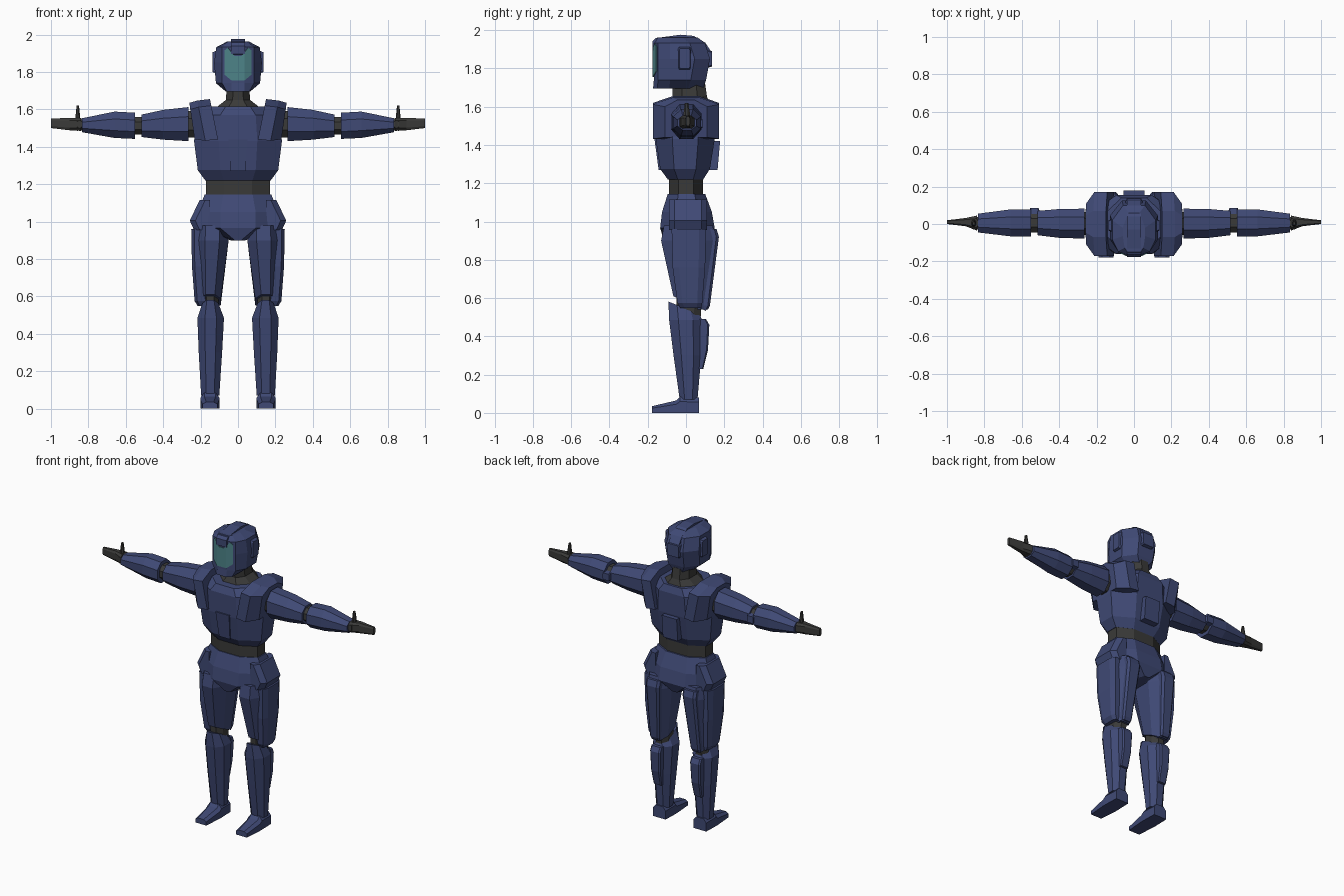
import bpy, bmesh


def material(name, rgb):
    m = bpy.data.materials.new(name)
    m.diffuse_color = (*rgb, 1)
    return m


BLUE = material("navy_armour", (0.050, 0.067, 0.178))
DARK = material("dark_fabric", (0.042, 0.042, 0.040))
TEAL = material("teal_visor", (0.075, 0.23, 0.25))


def place(axis, t, a, b, tilt=0):
    """Point on a section across the given axis."""
    t += tilt * b
    return {'x': (t, a, b), 'y': (a, t, b), 'z': (a, b, t)}[axis]


def ring(axis, t, a0, a1, b0, b1, c=0.28, tilt=0):
    """Rectangle with chamfered corners as a cross-section."""
    da, db = (a1 - a0) * c, (b1 - b0) * c
    pts = [(a0 + da, b0), (a1 - da, b0), (a1, b0 + db), (a1, b1 - db),
           (a1 - da, b1), (a0 + da, b1), (a0, b1 - db), (a0, b0 + db)]
    return [place(axis, t, a, b, tilt) for a, b in pts]


def finish(name, bm, mat, mirror):
    bmesh.ops.recalc_face_normals(bm, faces=bm.faces)
    me = bpy.data.meshes.new(name)
    bm.to_mesh(me)
    bm.free()
    me.materials.append(mat)
    ob = bpy.data.objects.new(name, me)
    bpy.context.collection.objects.link(ob)
    if mirror:
        ob.modifiers.new("Mirror", 'MIRROR').use_mirror_merge = False
    return ob


def loft(name, rings, mat=BLUE, mirror=False):
    """Skin a row of equal-sized sections and cap both ends."""
    bm = bmesh.new()
    loops = [[bm.verts.new(p) for p in r] for r in rings]
    n = len(loops[0])
    for lo, hi in zip(loops, loops[1:]):
        for i in range(n):
            j = (i + 1) % n
            bm.faces.new((lo[i], lo[j], hi[j], hi[i]))
    bm.faces.new(loops[0])
    bm.faces.new(loops[-1])
    return finish(name, bm, mat, mirror)


def stack(name, axis, rows, mat=BLUE, mirror=False, c=0.28):
    """Loft of chamfered rectangles: rows are (t, a0, a1, b0, b1[, tilt])."""
    return loft(name, [ring(axis, *r[:5], c, *r[5:]) for r in rows], mat, mirror)


# ---- Helmet ----
def helmet_ring(z, w, y0, y1, f=0.085):
    half = [(0.035, y0), (f, y0 + 0.022), (w, y0 + 0.085), (w, y1 - 0.08), (w * 0.5, y1)]
    return [(x, y, z) for x, y in half] + [(-x, y, z) for x, y in half[::-1]]


loft("helmet", [helmet_ring(1.695, 0.065, -0.172, 0.09, 0.06),
                helmet_ring(1.74, 0.118, -0.168, 0.105),
                helmet_ring(1.85, 0.128, -0.168, 0.125),
                helmet_ring(1.932, 0.116, -0.168, 0.10),
                helmet_ring(1.962, 0.06, -0.15, 0.06, 0.05)])
crest = [(-0.176, 1.895), (-0.176, 1.94), (-0.16, 1.958), (-0.03, 1.976), (0.04, 1.97),
         (0.10, 1.935), (0.13, 1.89), (0.05, 1.87)]
loft("helmet_crest", [[(x, y, z) for y, z in crest] for x in (-0.038, 0.038)])
stack("ear_plate", 'x', [(0.11, -0.045, 0.03, 1.79, 1.915), (0.137, -0.035, 0.02, 1.80, 1.905)],
      mirror=True, c=0.08)
stack("helmet_back_plate", 'y', [(0.10, -0.05, 0.05, 1.80, 1.90), (0.137, -0.04, 0.04, 1.81, 1.89)], c=0.08)

# Visor: flat middle with two swept-back sides and a notched top
bm = bmesh.new()
middle = [(-0.035, 1.755), (0.035, 1.755), (0.035, 1.905), (0.018, 1.885), (-0.018, 1.885), (-0.035, 1.905)]
side = [(0.035, 1.755), (0.072, 1.785), (0.072, 1.915), (0.055, 1.93), (0.035, 1.905)]
for poly in (middle, side, [(-x, z) for x, z in side][::-1]):
    bm.faces.new([bm.verts.new((x, -0.174 + max(0, abs(x) - 0.035) * 0.45, z)) for x, z in poly])
bmesh.ops.remove_doubles(bm, verts=bm.verts, dist=0.0005)
visor = finish("visor", bm, TEAL, False)
sol = visor.modifiers.new("Solidify", 'SOLIDIFY')
sol.thickness = 0.005

# ---- Neck, torso and waist ----
stack("neck", 'z', [(1.58, -0.13, 0.13, -0.10, 0.13), (1.615, -0.11, 0.11, -0.09, 0.125),
                    (1.65, -0.065, 0.065, -0.07, 0.11), (1.72, -0.06, 0.06, -0.07, 0.10)], DARK)
stack("torso", 'z', [(1.22, -0.175, 0.175, -0.095, 0.09), (1.275, -0.215, 0.215, -0.135, 0.125),
                     (1.43, -0.235, 0.235, -0.158, 0.15), (1.57, -0.215, 0.215, -0.16, 0.155),
                     (1.615, -0.15, 0.15, -0.14, 0.14)])
stack("waist", 'z', [(1.12, -0.17, 0.17, -0.09, 0.09), (1.24, -0.172, 0.172, -0.09, 0.09)], DARK)
loft("chest_plate", [[(-0.04, y0, 1.27), (0.04, y0, 1.27), (0.05, y1, 1.44), (-0.05, y1, 1.44)]
                     for y0, y1 in ((-0.11, -0.13), (-0.143, -0.166))])
loft("back_plate", [[(-0.055, y0, 1.27), (0.055, y0, 1.27), (0.055, y1, 1.42), (-0.055, y1, 1.42)]
                    for y0, y1 in ((0.10, 0.12), (0.165, 0.178))])

# ---- Shoulder pads: arched slabs leaning outwards ----
arch = [(-0.172, 1.44), (-0.172, 1.62), (-0.07, 1.655), (0.07, 1.655), (0.172, 1.62), (0.172, 1.44)]
inner = [(0.107 + (z - 1.44) * 0.2, y, z) for y, z in arch]
middle = [(0.175 + (z - 1.44) * 0.2, y, z - 0.008) for y, z in arch]
outer = [(0.232 + (z - 1.44) * 0.13, y * 0.64, z - 0.02 if z > 1.5 else z) for y, z in arch]
loft("shoulder_pad", [inner, middle, outer], mirror=True)

# ---- Arms along x ----
stack("shoulder_joint", 'x', [(0.22, -0.06, 0.065, 1.45, 1.59), (0.29, -0.06, 0.065, 1.45, 1.59)], DARK, True)
stack("upper_arm", 'x', [(0.265, -0.078, 0.082, 1.43, 1.612), (0.40, -0.074, 0.08, 1.438, 1.597),
                         (0.515, -0.06, 0.07, 1.452, 1.572)], mirror=True)
stack("elbow", 'x', [(0.50, -0.045, 0.06, 1.465, 1.56), (0.57, -0.045, 0.06, 1.465, 1.56)], DARK, True)
stack("elbow_plate", 'y', [(0.05, 0.50, 0.56, 1.485, 1.54), (0.086, 0.51, 0.555, 1.49, 1.535)], mirror=True, c=0.1)
stack("forearm", 'x', [(0.55, -0.066, 0.078, 1.442, 1.582), (0.66, -0.066, 0.078, 1.447, 1.588),
                       (0.835, -0.045, 0.055, 1.478, 1.552)], mirror=True)
stack("wrist", 'x', [(0.82, -0.03, 0.035, 1.49, 1.55), (0.86, -0.03, 0.04, 1.485, 1.555)], DARK, True)
stack("hand", 'x', [(0.84, -0.035, 0.045, 1.485, 1.553), (0.90, -0.012, 0.032, 1.488, 1.555),
                    (1.0, 0.0, 0.02, 1.50, 1.55)], DARK, True, 0.2)
stack("thumb", 'z', [(1.52, 0.842, 0.872, -0.015, 0.025), (1.57, 0.845, 0.868, -0.012, 0.02),
                     (1.62, 0.85, 0.863, -0.006, 0.012)], DARK, True)

# ---- Pelvis and hips ----
stack("pelvis", 'z', [(1.145, -0.178, 0.178, -0.095, 0.10), (1.05, -0.215, 0.215, -0.125, 0.135),
                      (0.965, -0.215, 0.215, -0.135, 0.15), (0.90, -0.04, 0.04, -0.115, 0.12)])
hip = [(0.15, 1.115), (0.205, 1.115), (0.258, 1.005), (0.235, 0.955), (0.15, 0.955)]
loft("hip_pad", [[(x if x < 0.16 else x - d, y, z) for x, z in hip]
                 for y, d in ((-0.09, 0.03), (-0.06, 0), (0.08, 0), (0.11, 0.03))], mirror=True)

# ---- Legs ----
stack("thigh", 'z', [(0.98, 0.05, 0.22, -0.115, 0.14), (0.90, 0.05, 0.225, -0.13, 0.155),
                     (0.58, 0.092, 0.205, -0.066, 0.105, -0.45)], mirror=True)
outer_rows = ((0.96, 0.17, 0.25, -0.075, 0.105), (0.76, 0.17, 0.246, -0.07, 0.10),
              (0.575, 0.16, 0.232, -0.045, 0.085), (0.548, 0.16, 0.215, -0.03, 0.08))
stack("thigh_side_plate", 'z', outer_rows, mirror=True, c=0.2)
stack("thigh_back_plate", 'z', [(0.96, 0.085, 0.185, 0.08, 0.16), (0.92, 0.085, 0.185, 0.08, 0.172),
                                (0.56, 0.115, 0.185, 0.05, 0.125), (0.54, 0.12, 0.18, 0.05, 0.115)],
      mirror=True, c=0.15)
stack("knee", 'z', [(0.47, 0.10, 0.19, -0.05, 0.075), (0.63, 0.105, 0.195, -0.05, 0.085)], DARK, True)
stack("shin", 'z', [(0.545, 0.105, 0.19, -0.092, 0.07, -0.4), (0.485, 0.075, 0.217, -0.088, 0.085),
                    (0.30, 0.085, 0.21, -0.065, 0.08), (0.07, 0.10, 0.197, -0.033, 0.06)], mirror=True)
stack("calf_plate", 'z', [(0.49, 0.11, 0.185, 0.05, 0.105), (0.46, 0.11, 0.185, 0.05, 0.122),
                          (0.33, 0.115, 0.182, 0.05, 0.115), (0.23, 0.12, 0.178, 0.05, 0.09)],
      mirror=True, c=0.12)

# ---- Feet: flat soles with a low sloping toe ----
foot = []
for y, x0, x1, top in ((-0.178, 0.11, 0.19, 0.035), (-0.05, 0.10, 0.20, 0.065),
                       (-0.032, 0.10, 0.20, 0.085), (0.068, 0.103, 0.197, 0.08)):
    foot.append([(x0, y, 0), (x1, y, 0), (x1, y, top * 0.7), (x1 - 0.02, y, top),
                 (x0 + 0.02, y, top), (x0, y, top * 0.7)])
loft("foot", foot, mirror=True)
